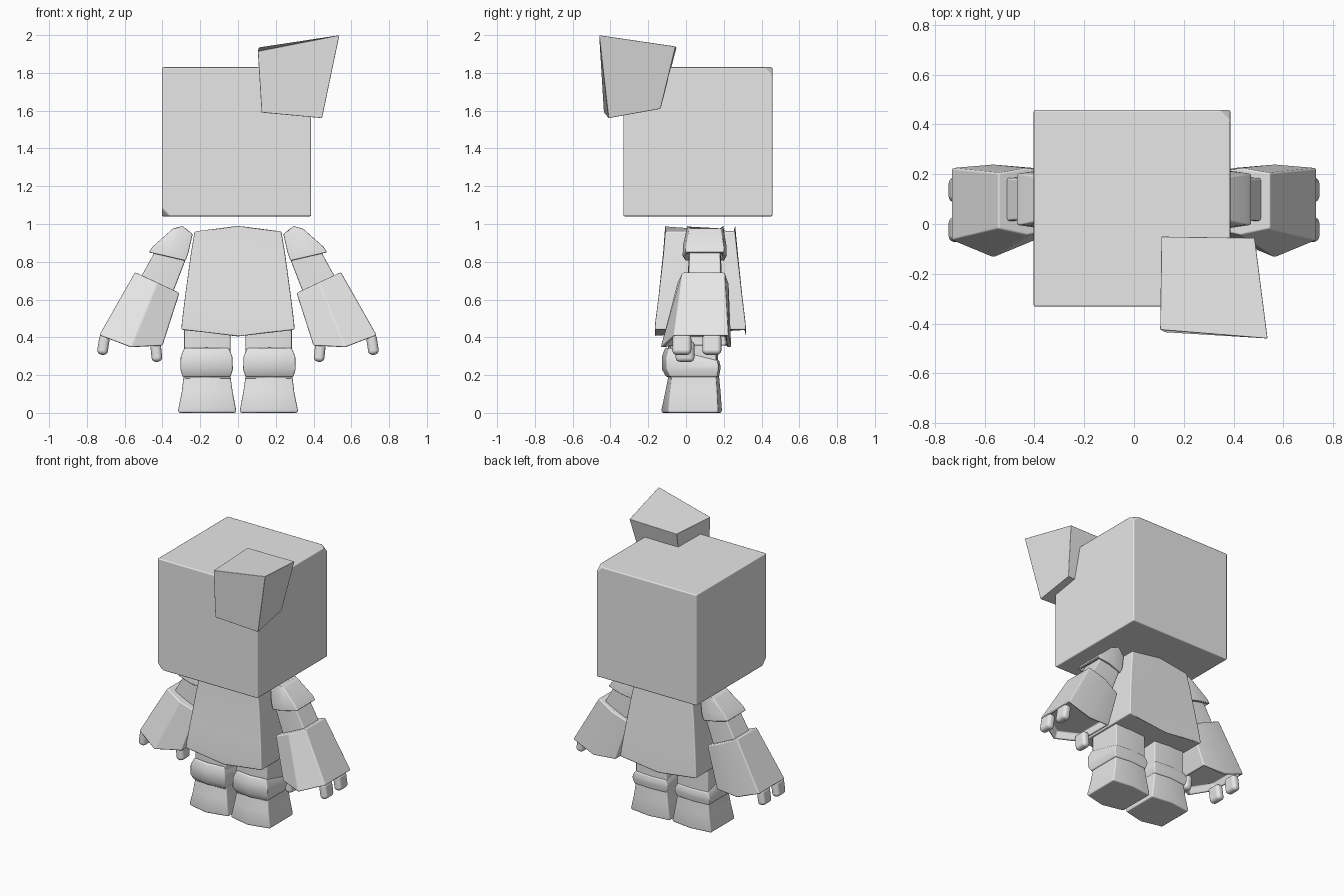
import bpy, bmesh, math
from mathutils import Vector

if "Cube" in bpy.data.objects:
    bpy.data.objects.remove(bpy.data.objects["Cube"])

grey = bpy.data.materials.new("light_grey")
grey.diffuse_color = (0.8, 0.8, 0.8, 1)
grey.use_nodes = True
grey.node_tree.nodes["Principled BSDF"].inputs["Base Color"].default_value = grey.diffuse_color


def finish(bm, name, bevel=0.008, segments=2):
    """Turn a bmesh into a smooth-shaded object with softened edges."""
    bmesh.ops.recalc_face_normals(bm, faces=bm.faces[:])
    for f in bm.faces:
        f.smooth = True
    mesh = bpy.data.meshes.new(name)
    bm.to_mesh(mesh)
    bm.free()
    mesh.materials.append(grey)
    obj = bpy.data.objects.new(name, mesh)
    bpy.context.collection.objects.link(obj)
    mod = obj.modifiers.new("soft_edges", "BEVEL")
    mod.width, mod.segments = bevel, segments
    mod.limit_method, mod.angle_limit = "ANGLE", math.radians(32)
    mod.harden_normals = True
    return obj


def section(outer, inner, yf, yb, bf=0.0, bb=0.0, dz=0.0, tilt=0.0):
    """Six-sided ring: two side points plus a bulged middle, front and back."""
    (ox, oz), (ix, iz) = outer, inner
    mx, mz = (ox + ix) / 2, (oz + iz) / 2 + dz
    return [(ox, yf, oz), (mx, yf - bf, mz), (ix, yf, iz),
            (ix, yb, iz + tilt), (mx, yb + bb, mz + tilt), (ox, yb, oz + tilt)]


def loft(name, rings, side=1, hollow=0.0, bevel=0.008):
    """Skin the rings; hollow sinks a recess into the last cap."""
    bm = bmesh.new()
    loops = [[bm.verts.new((x * side, y, z)) for x, y, z in r] for r in rings]
    for a, b in zip(loops, loops[1:]):
        for i in range(6):
            j = (i + 1) % 6
            bm.faces.new((a[i], a[j], b[j], b[i]))
    bm.faces.new(loops[0])
    cap = bm.faces.new(loops[-1])
    if hollow:
        bmesh.ops.recalc_face_normals(bm, faces=bm.faces[:])
        bmesh.ops.inset_individual(bm, faces=[cap], thickness=0.022)
        bmesh.ops.inset_individual(bm, faces=[cap], thickness=0.005, depth=-hollow)
    return finish(bm, name, bevel)


def box(name, center, size, bevel, tilt=0.0):
    bm = bmesh.new()
    bmesh.ops.create_cube(bm, size=1)
    bmesh.ops.scale(bm, vec=size, verts=bm.verts)
    obj = finish(bm, name, bevel, 4)
    obj.location, obj.rotation_euler.y = center, tilt
    return obj


# Head: a big cube with two opposite corners chipped off
bm = bmesh.new()
bmesh.ops.create_cube(bm, size=0.79)
bmesh.ops.translate(bm, vec=(-0.008, 0.063, 1.435), verts=bm.verts)
for corner in ((0.39, 0.46, 1.83), (-0.40, -0.33, 1.04)):
    v = min(bm.verts, key=lambda p: (p.co - Vector(corner)).length)
    bmesh.ops.bevel(bm, geom=[v], offset=0.045, segments=1, affect="VERTICES")
finish(bm, "head")

# Skewed block on the front corner of the head
bm = bmesh.new()
top = [(0.11, -0.05, 1.935), (0.485, -0.055, 1.94), (0.537, -0.46, 2.0), (0.105, -0.425, 1.915)]
low = [(0.13, -0.14, 1.61), (0.44, -0.135, 1.61), (0.445, -0.41, 1.56), (0.125, -0.435, 1.59)]
t, b = [[bm.verts.new(p) for p in q] for q in (top, low)]
bm.faces.new(t)
bm.faces.new(b)
for i in range(4):
    j = (i + 1) % 4
    bm.faces.new((t[i], t[j], b[j], b[i]))
finish(bm, "head_block", 0.003)

# Torso flaring toward a ridge along the bottom
loft("torso", [
    section((w, z), (-w, z), yf, yb, dz=dz)
    for w, z, yf, yb, dz in ((0.23, 0.96, -0.11, 0.26, 0.035), (0.25, 0.84, -0.12, 0.273, 0.02),
                             (0.28, 0.62, -0.145, 0.298, 0), (0.297, 0.48, -0.163, 0.315, -0.025),
                             (0.30, 0.44, -0.165, 0.318, -0.04))])

for side, tag in ((-1, "left"), (1, "right")):
    # Leg: thigh, knee band and boot
    loft(tag + "_thigh", [
        section((0.285, 0.47), (0.04, 0.47), -0.08, 0.16, 0.015, 0.01),
        section((0.285, 0.18), (0.04, 0.18), -0.08, 0.16, 0.015, 0.01)], side)
    loft(tag + "_knee_band", [
        section((0.285, 0.345), (0.048, 0.345), -0.09, 0.165, 0.02, 0.01, tilt=-0.065),
        section((0.303, 0.30), (0.03, 0.30), -0.105, 0.172, 0.022, 0.01, tilt=-0.05),
        section((0.305, 0.23), (0.027, 0.23), -0.105, 0.172, 0.022, 0.01),
        section((0.293, 0.19), (0.04, 0.19), -0.085, 0.165, 0.02, 0.01)], side)
    loft(tag + "_boot", [
        section((0.288, 0.195), (0.04, 0.195), -0.075, 0.16, 0.018, 0.015),
        section((0.298, 0.11), (0.028, 0.11), -0.085, 0.165, 0.025, 0.018),
        section((0.317, 0.015), (0.01, 0.015), -0.095, 0.17, 0.035, 0.02),
        section((0.315, 0), (0.012, 0), -0.092, 0.168, 0.035, 0.02)], side)

    # Arm: shoulder pad, upper arm and hollow glove
    loft(tag + "_shoulder_pad", [
        section((0.345, 0.975), (0.24, 0.947), 0.02, 0.185, 0.012, 0.012, dz=0.032),
        section((0.452, 0.88), (0.262, 0.85), -0.002, 0.2, 0.014, 0.014, dz=0.02),
        section((0.472, 0.85), (0.277, 0.805), -0.004, 0.202, 0.014, 0.014)],
        side, hollow=0.02, bevel=0.006)
    loft(tag + "_upper_arm", [
        section((0.42, 0.89), (0.27, 0.83), 0.02, 0.18, 0.005, 0.005),
        section((0.53, 0.69), (0.355, 0.61), 0.012, 0.185, 0.005, 0.005)], side)
    loft(tag + "_glove", [
        section((0.735, 0.41), (0.40, 0.355), -0.065, 0.225, 0.07, 0.014, dz=-0.035),
        section((0.545, 0.745), (0.31, 0.635), -0.02, 0.205, 0.025, 0.02)][::-1],
        side, hollow=0.05, bevel=0.012)

    # Two outer fingers and an inner thumb
    for part, x, y, z in (("front_finger", 0.712, -0.022, 0.362),
                          ("back_finger", 0.712, 0.137, 0.362),
                          ("thumb", 0.433, -0.005, 0.325)):
        lean = -0.15 if part != "thumb" else 0.1
        box(f"{tag}_{part}", (x * side, y, z), (0.056, 0.1, 0.11), 0.024, lean * side)
